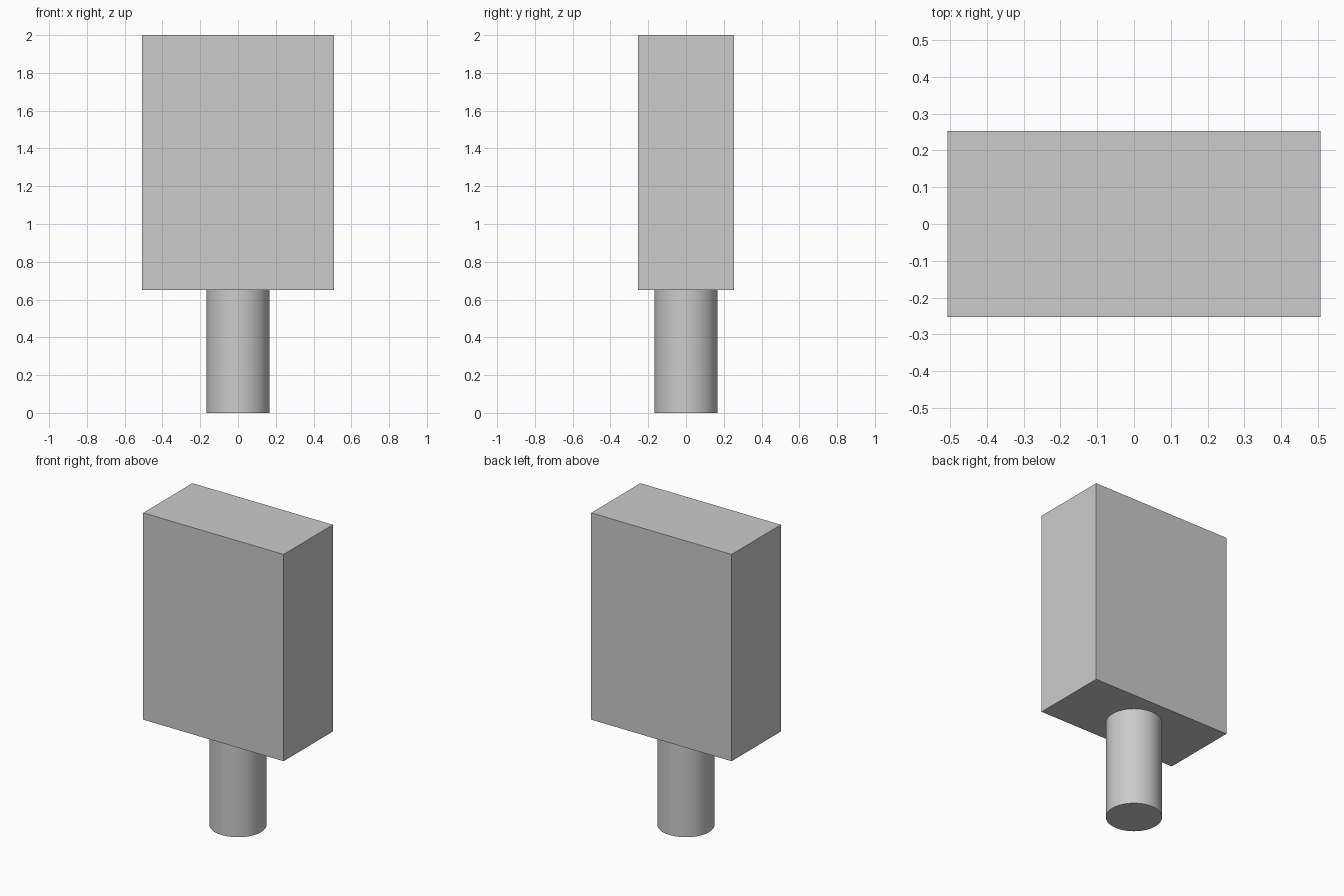
import bpy
import math

default_cube = bpy.data.objects.get("Cube")
if default_cube:
    bpy.data.objects.remove(default_cube, do_unlink=True)

TOP = 2.0
JOINT = 0.65
WIDTH, DEPTH = 1.014, 0.507
PIN_RADIUS = 0.168

# Single plain grey
grey = bpy.data.materials.new("light_grey")
grey.use_nodes = True
colour = (0.6, 0.6, 0.6, 1.0)
grey.diffuse_color = colour
grey.node_tree.nodes["Principled BSDF"].inputs["Base Color"].default_value = colour


def finish(name):
    obj = bpy.context.object
    obj.name = name
    obj.data.materials.append(grey)
    return obj


# Rectangular block
bpy.ops.mesh.primitive_cube_add(size=1, location=(0, 0, (TOP + JOINT) / 2))
block = finish("block")
block.scale = (WIDTH, DEPTH, TOP - JOINT)
bpy.ops.object.transform_apply(location=False, rotation=False, scale=True)

# Round pin under the block
bpy.ops.mesh.primitive_cylinder_add(
    vertices=64, radius=PIN_RADIUS, depth=JOINT, location=(0, 0, JOINT / 2))
finish("pin")
bpy.ops.object.shade_smooth_by_angle(angle=math.radians(30))
